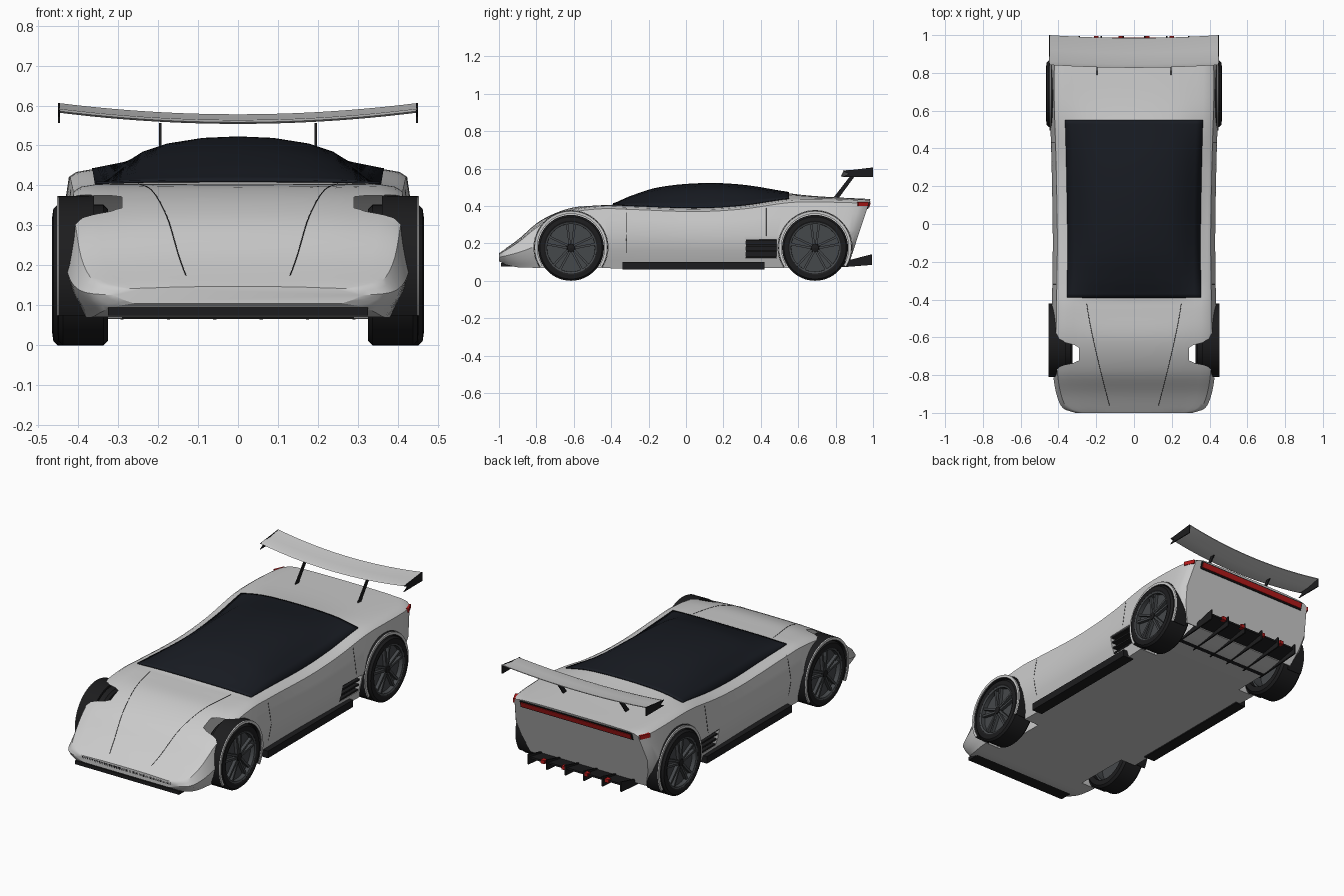
import bpy, bmesh, math
from math import sin, cos, pi
from mathutils import Vector

if "Cube" in bpy.data.objects:
    bpy.data.objects.remove(bpy.data.objects["Cube"])


def material(name, col):
    m = bpy.data.materials.new(name)
    m.diffuse_color = (*col, 1)
    m.use_nodes = True
    m.node_tree.nodes["Principled BSDF"].inputs["Base Color"].default_value = m.diffuse_color
    return m


BLACK = material("black_trim", (0.012, 0.012, 0.013))
GLASS = material("dark_glass", (0.009, 0.011, 0.016))
RIM = material("rim_grey", (0.06, 0.065, 0.07))
RED = material("red_light", (0.45, 0.01, 0.01))


def loft(name, rings, mat=None, closed=True, wrap=False, caps=True):
    """Skin a list of point rings into one smooth object."""
    bm = bmesh.new()
    vs = [[bm.verts.new(p) for p in r] for r in rings]
    n = len(rings[0])
    pairs = list(zip(vs, vs[1:])) + ([(vs[-1], vs[0])] if wrap else [])
    for a, b in pairs:
        for i in range(n if closed else n - 1):
            j = (i + 1) % n
            bm.faces.new((a[i], a[j], b[j], b[i]))
    if closed and caps and not wrap:
        bm.faces.new(vs[0])
        bm.faces.new(vs[-1])
    bmesh.ops.recalc_face_normals(bm, faces=bm.faces)
    me = bpy.data.meshes.new(name)
    bm.to_mesh(me)
    bm.free()
    ob = bpy.data.objects.new(name, me)
    bpy.context.collection.objects.link(ob)
    if mat:
        me.materials.append(mat)
    return smooth(ob)


def smooth(ob):
    bpy.ops.object.select_all(action='DESELECT')
    ob.select_set(True)
    bpy.context.view_layer.objects.active = ob
    bpy.ops.object.shade_smooth_by_angle(angle=math.radians(32))
    return ob


def box(name, x, y, z, mat=None):
    return loft(name, [[(u, y[0], z[0]), (u, y[1], z[0]), (u, y[1], z[1]), (u, y[0], z[1])] for u in x], mat)


def plate(name, x0, x1, yz, mat=None):
    return loft(name, [[(x, y, z) for y, z in yz] for x in (x0, x1)], mat)


def lathe(name, profile, cy, cz, side, mat=None, a0=0, a1=360, n=48):
    """Revolve (x, radius) points about an axle along x."""
    full = a1 - a0 == 360
    rings = []
    for k in range(n if full else n + 1):
        a = math.radians(a0 + (a1 - a0) * k / n)
        rings.append([(side * x, cy + r * cos(a), cz + r * sin(a)) for x, r in profile])
    return loft(name, rings, mat, wrap=full)


def curve_at(pts, t):
    """Smooth interpolation through (t, value) points."""
    def slope(i):
        a, b = pts[max(i - 1, 0)], pts[min(i + 1, len(pts) - 1)]
        return (b[1] - a[1]) / (b[0] - a[0])
    i = 0
    while i < len(pts) - 2 and t > pts[i + 1][0]:
        i += 1
    (t0, v0), (t1, v1) = pts[i], pts[i + 1]
    h = t1 - t0
    s = (t - t0) / h
    return ((2*s**3 - 3*s*s + 1) * v0 + (s**3 - 2*s*s + s) * h * slope(i)
            + (3*s*s - 2*s**3) * v1 + (s**3 - s*s) * h * slope(i + 1))


# Body shape curves along the length
WIDTH = [(-1, .31), (-.98, .37), (-.92, .405), (-.8, .428), (-.62, .436), (-.1, .43),
         (.3, .436), (.7, .447), (.88, .443), (.95, .43), (.98, .41)]
WAIST = [(-1, .125), (-.9, .15), (-.62, .24), (.4, .24), (.98, .27)]
EDGE = [(-1, .143), (-.9, .21), (-.78, .308), (-.62, .378), (-.45, .402), (-.3, .398),
        (.05, .386), (.3, .40), (.55, .436), (.7, .44), (.98, .432)]
TOP = [(-1, .147), (-.9, .218), (-.78, .32), (-.62, .388), (-.45, .403), (-.39, .407), (-.3, .445),
       (-.15, .492), (.08, .515), (.3, .507), (.55, .468), (.7, .452), (.98, .437)]
FLOOR = [(-1, .105), (-.96, .085), (-.87, .07), (.8, .07), (.98, .09)]
ARCH = [(1, 0), (.9, .22), (.8, .45), (.67, .7), (.5, .86), (.25, .97), (0, 1)]


def roof(y, lift=0):
    g, ze, zt = curve_at(WIDTH, y) - .079, curve_at(EDGE, y), curve_at(TOP, y)
    return [(g * u, ze + (zt - ze) * f + lift) for u, f in ARCH]


def half_section(y):
    w, zw, ze, zb = (curve_at(c, y) for c in (WIDTH, WAIST, EDGE, FLOOR))
    zs = ze - .05 * (ze - zb)
    side = [(w - .05, zb), (w - .036, zb + .22 * (zw - zb)), (w - .015, zb + .55 * (zw - zb)), (w, zw),
            (w - .014, zw + .6 * (zs - zw)), (w - .024, zs), (w - .042, zs + .65 * (ze - zs))]
    return side + roof(y)


def mirrored(half):
    return half + [(-x, z) for x, z in reversed(half[:-1])]


def raked(y, z):
    return y - max(0, (y - .6) / .38) * (.42 - z) * .33


# Body shell
stations = sorted([-1 + 1.98 * i / 80 for i in range(81)] + [-.993, -.985, -.965])
body = loft("body", [[(x, raked(y, z), z) for x, z in mirrored(half_section(y))] for y in stations])

# Wheel wells and side intakes cut from the body
cutters = []
for s in (1, -1):
    for cy in (-.615, .69):
        cutters.append(lathe("wheel_well_cutter", [(.29, .001), (.29, .198), (.6, .198), (.6, .001)], cy, .178, s))
    cutters.append(box("intake_cutter", (s * .385, s * .5), (.32, .485), (.12, .22)))
for c in cutters:
    m = body.modifiers.new("cut", 'BOOLEAN')
    m.operation, m.object, m.solver = 'DIFFERENCE', c, 'EXACT'
    bpy.context.view_layer.objects.active = body
    bpy.ops.object.modifier_apply(modifier=m.name)
    bpy.data.objects.remove(c)
smooth(body)

# Glass canopy following the roof
ys = [-.39 + .94 * i / 44 for i in range(45)]
canopy = loft("canopy_glass", [[(x, y, z) for x, z in mirrored(roof(y, .004))] for y in ys], GLASS, closed=False)
sol = canopy.modifiers.new("thickness", 'SOLIDIFY')
sol.thickness, sol.offset = .006, 0

# Wheels
for s in (1, -1):
    for end, cy, xi, xo, lip in (("front", -.615, .325, .452, .453), ("rear", .69, .325, .465, .447)):
        R, cz = .176, .176
        lathe(end + "_tyre", [(xi, .135), (xi, R - .012), (xi + .012, R), (xo - .014, R), (xo - .003, R - .01),
                              (xo, .145), (xo - .004, .137), (xo - .03, .135)], cy, cz, s, BLACK, n=64)
        lathe(end + "_rim", [(xi + .03, .136), (xo - .004, .138), (xo - .008, .128), (xi + .03, .126)], cy, cz, s, RIM)
        lathe(end + "_brake_disc", [(xo - .05, .001), (xo - .05, .13), (xo - .032, .13), (xo - .032, .001)], cy, cz, s, RIM)
        lathe(end + "_hub", [(xo - .04, .001), (xo - .04, .026), (xo - .01, .02), (xo - .006, .001)], cy, cz, s, BLACK, n=20)
        for k in range(5):
            for d in (-.16, .16):
                a = 2 * pi * k / 5 + pi / 2
                p = Vector((cos(a + d * 2.2), sin(a + d * 2.2))) * .02
                q = Vector((cos(a + d), sin(a + d))) * .131
                t = Vector((-(q - p).y, (q - p).x)).normalized() * .006
                yz = [(cy + v.x, cz + v.y) for v in (p - t, q - t, q + t, p + t)]
                plate(end + "_spoke", s * (xo - .035), s * (xo - .014), yz, RIM)
        # Arch liner and body-coloured lip
        lathe(end + "_arch_liner", [(.36, .185), (.36, .197), (lip - .003, .195), (lip - .003, .185)], cy, .178, s, BLACK, -32, 212)
        lathe(end + "_arch_lip", [(lip - .004, .18), (lip - .004, .196), (lip, .194), (lip, .18)], cy, .178, s, None, -32, 212)

# Side skirts, intakes and tail markers
for s in (1, -1):
    box("side_skirt", (s * .36, s * .425), (-.34, .42), (.06, .1), BLACK)
    box("intake_back", (s * .38, s * .388), (.321, .484), (.121, .219), BLACK)
    for z in (.122, .153, .184, .212):
        box("intake_slat", (s * .385, s * (.408 + .2 * (z - .12))), (.318, .487), (z, z + .009), BLACK)
    mark = box("tail_marker", (-.008, .008), (-.03, .03), (-.011, .011), RED)
    mark.location = (s * .402, .945, .41)
    mark.rotation_euler.z = s * .43

# Nose slot and splitter
box("nose_slot", (-.28, .28), (-1, -.96), (.123, .138), BLACK)
box("front_splitter", (-.325, .325), (-.99, -.88), (.075, .095), BLACK)

# Tail light bar
plate("light_frame", -.35, .35, [(.95, .385), (.974, .385), (.986, .425), (.95, .425)], BLACK)
plate("light_bar", -.343, .343, [(.95, .391), (.98, .391), (.988, .418), (.95, .418)], RED)

# Diffuser with fins and small lamps
plate("diffuser", -.29, .29, [(.72, .066), (.985, .115), (.985, .125), (.72, .076)], BLACK)
for k in range(6):
    x = -.29 + .116 * k
    plate("diffuser_fin", x - .004, x + .004,
          [(.70, .064), (.87, .075), (.995, .085), (.995, .142), (.87, .11)], BLACK)
for x in (-.2, -.07, .07, .2):
    box("diffuser_lamp", (x - .012, x + .012), (.97, .994), (.112, .132), RED)

# Rear wing, end plates and struts
foil = [(.842, .004), (.86, 0), (.92, .003), (1.0, .02), (1.0, .024), (.92, .012), (.86, .01)]
wing = []
for k in range(25):
    x = -.448 + .896 * k / 24
    c = (x / .448) ** 2
    wing.append([(x, y - .015 * (1 - c), z + .554 + .028 * c) for y, z in foil])
loft("rear_wing", wing)
for s in (1, -1):
    plate("wing_end_plate", s * .446, s * .451, [(.838, .588), (.87, .572), (.838, .556), (1, .556), (1, .606), (.9, .594)], BLACK)
    plate("wing_strut", s * .192, s * .198, [(.785, .44), (.815, .44), (.9, .556), (.875, .556)], BLACK)


# Panel seams laid on the body surface
def seam(name, pts):
    cu = bpy.data.curves.new(name, 'CURVE')
    cu.dimensions, cu.bevel_depth, cu.bevel_resolution = '3D', .0013, 0
    sp = cu.splines.new('POLY')
    sp.points.add(len(pts) - 1)
    for p, co in zip(sp.points, pts):
        p.co = (*co, 1)
    cu.materials.append(BLACK)
    bpy.context.collection.objects.link(bpy.data.objects.new(name, cu))


def lookup(pairs, t):
    for (a, va), (b, vb) in zip(pairs, pairs[1:]):
        if min(a, b) <= t <= max(a, b) and a != b:
            return va + (vb - va) * (t - a) / (b - a)
    return pairs[-1][1]


for s in (1, -1):
    hood = [(.25 - .12 * (k / 20) ** 1.2, -.42 - .54 * k / 20) for k in range(21)]
    seam("hood_seam", [(s * x, y, lookup(roof(y), x)) for x, y in hood])
    for y, z0, z1 in ((-.32, .15, .385), (.43, .24, .39)):
        side = [(z, x) for x, z in half_section(y)[:7]]
        seam("door_seam", [(s * lookup(side, z), y, z) for z in [z0 + (z1 - z0) * k / 10 for k in range(11)]])
